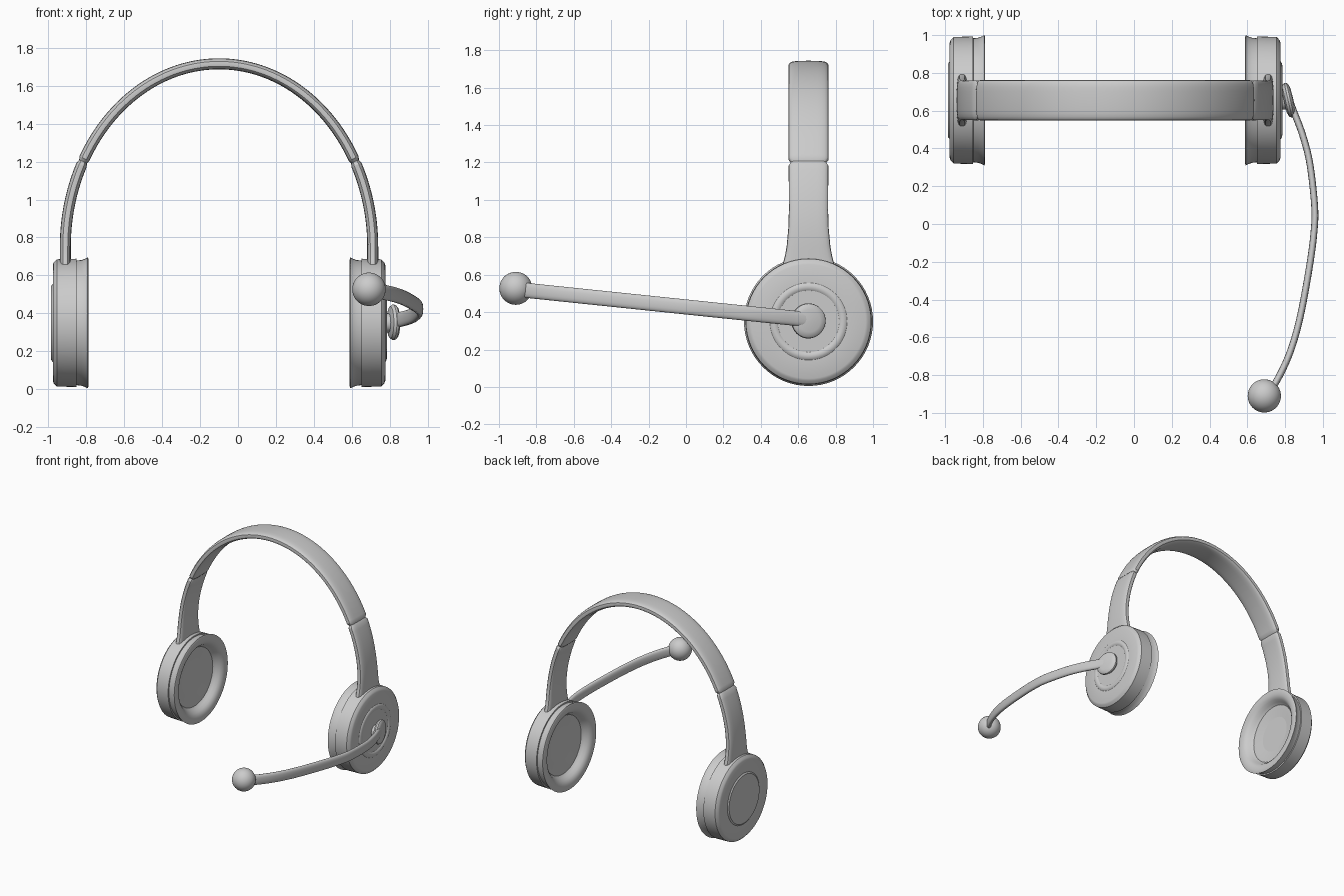
import bpy, bmesh, math
from mathutils import Vector

if "Cube" in bpy.data.objects:
    bpy.data.objects.remove(bpy.data.objects["Cube"])

CX, CY, CZ = -0.10, 0.655, 0.35      # symmetry plane and ear cup axis


def make_object(name, rings, cyclic=False):
    """Skin a list of closed vertex rings, capping both ends."""
    bm = bmesh.new()
    loops = [[bm.verts.new(p) for p in ring] for ring in rings]
    n = len(loops[0])
    for a, b in zip(loops, loops[1:]):
        for i in range(n):
            j = (i + 1) % n
            bm.faces.new((a[i], a[j], b[j], b[i]))
    bm.faces.new(loops[0])
    bm.faces.new(loops[-1])
    bmesh.ops.recalc_face_normals(bm, faces=bm.faces)
    me = bpy.data.meshes.new(name)
    bm.to_mesh(me)
    bm.free()
    ob = bpy.data.objects.new(name, me)
    bpy.context.collection.objects.link(ob)
    smooth(ob)
    return ob


def smooth(ob):
    bpy.ops.object.select_all(action='DESELECT')
    ob.select_set(True)
    bpy.context.view_layer.objects.active = ob
    bpy.ops.object.shade_smooth_by_angle(angle=math.radians(32))


def lathe(name, profile, center, segs=64, side=1):
    """Revolve (offset, radius) points around an x-parallel axis."""
    rings = []
    for d, r in profile:
        rings.append([(center[0] + side * d,
                       center[1] + r * math.cos(2 * math.pi * i / segs),
                       center[2] + r * math.sin(2 * math.pi * i / segs))
                      for i in range(segs)])
    return make_object(name, rings)


def oval(center, u, v, half_u, half_v, power, n=24):
    """Rounded-rectangle section (superellipse)."""
    pts = []
    for i in range(n):
        a = 2 * math.pi * i / n
        c, s = math.cos(a), math.sin(a)
        pu = math.copysign(abs(c) ** power, c) * half_u
        pv = math.copysign(abs(s) ** power, s) * half_v
        pts.append(center + u * pu + v * pv)
    return pts


def lerp_table(table, t):
    for (t0, a), (t1, b) in zip(table, table[1:]):
        if t <= t1:
            return a + (b - a) * max(0, (t - t0) / (t1 - t0))
    return table[-1][1]


# Ear cups: shell and cushion, one per side
shell = [(0.877, 0.005), (0.877, 0.165), (0.882, 0.172), (0.885, 0.185),
         (0.882, 0.198), (0.876, 0.206), (0.876, 0.305), (0.871, 0.318),
         (0.855, 0.335), (0.752, 0.338), (0.750, 0.320), (0.75, 0.2), (0.80, 0.005)]
shell_plain = [(0.884, 0.005), (0.884, 0.195)] + shell[5:]
cushion = [(0.765, 0.31), (0.752, 0.328), (0.725, 0.331), (0.705, 0.338),
           (0.692, 0.345), (0.689, 0.338), (0.688, 0.318), (0.690, 0.298),
           (0.697, 0.280), (0.710, 0.264), (0.730, 0.250), (0.755, 0.230),
           (0.778, 0.195), (0.793, 0.145), (0.801, 0.080), (0.803, 0.005)]
for label, side in (("right", 1), ("left", -1)):
    lathe(label + "_cup_shell", shell if side > 0 else shell_plain, (CX, CY, CZ), side=side)
    lathe(label + "_ear_cushion", cushion, (CX, CY, CZ), side=side)


# Headband and side arms follow one half ellipse
A, B, ZC = 0.81, 0.965, 0.75
JOINT = math.asin((1.20 - ZC) / B)


def arch_ring(a, half_w, half_t):
    if a < 0:                                   # straight drop into the cup
        p, tan = Vector((CX + A, CY, ZC + a)), Vector((0, 0, 1))
    else:
        p = Vector((CX + A * math.cos(a), CY, ZC + B * math.sin(a)))
        tan = Vector((-A * math.sin(a), 0, B * math.cos(a))).normalized()
    out = tan.cross(Vector((0, 1, 0)))
    return oval(p, Vector((0, 1, 0)), out, half_w, half_t, 0.6)


steps = 56
angles = [JOINT + (math.pi - 2 * JOINT) * i / steps for i in range(steps + 1)]
rings = [arch_ring(angles[0], 0.094, 0.022)]
for a in [JOINT + 0.018] + angles[1:-1] + [math.pi - JOINT - 0.018]:
    rings.append(arch_ring(a, 0.107, 0.029))
rings.append(arch_ring(angles[-1], 0.094, 0.022))
make_object("headband", rings)

arm_width = [(-0.13, 0.142), (-0.09, 0.137), (-0.05, 0.126), (0.0, 0.117),
             (0.10, 0.108), (0.2, 0.105), (JOINT - 0.02, 0.106), (JOINT, 0.094)]
arm_angles = [-0.13, -0.11, -0.09, -0.07, -0.05, -0.025] + \
             [(JOINT - 0.02) * i / 14 for i in range(15)] + [JOINT]
arm_rings = [arch_ring(a, lerp_table(arm_width, a), 0.022 if a == JOINT else 0.029)
             for a in arm_angles]
make_object("right_arm", arm_rings)
make_object("left_arm", [[Vector((2 * CX - p.x, p.y, p.z)) for p in r] for r in arm_rings])

# Microphone pivot: lens-like button, turned with the boom
pivot = lathe("mic_pivot", [(-0.026, 0.005), (-0.026, 0.06), (-0.018, 0.084), (-0.004, 0.094),
                            (0.008, 0.092), (0.017, 0.082), (0.022, 0.06), (0.024, 0.005)],
              (0, 0, 0), 40)
pivot.location = (0.82, 0.655, 0.353)
pivot.rotation_euler = (0, 0, math.radians(13))
lathe("pivot_stem", [(0, 0.05), (0.06, 0.05)], (0.76, CY, CZ), 32)

# Microphone boom: flat strip swept along a bowed path
ctrl = [Vector(p) for p in ((0.825, 0.65), (0.848, 0.59), (0.893, 0.47), (0.931, 0.32),
                            (0.956, 0.10), (0.954, -0.03), (0.930, -0.22), (0.878, -0.50),
                            (0.822, -0.69), (0.750, -0.84), (0.70, -0.90))]
path = []
for i in range(len(ctrl) - 1):
    p0, p1, p2 = ctrl[max(i - 1, 0)], ctrl[i], ctrl[i + 1]
    p3 = ctrl[min(i + 2, len(ctrl) - 1)]
    for k in range(5):
        t = k / 5
        path.append(0.5 * (2 * p1 + (p2 - p0) * t + (2 * p0 - 5 * p1 + 4 * p2 - p3) * t * t
                           + (3 * p1 - p0 - 3 * p2 + p3) * t ** 3))
path.append(ctrl[-1])
path = [Vector((p.x, p.y, 0.365 + (0.6 - p.y) * 0.104)) for p in path]
rings = []
for i, p in enumerate(path):
    tan = (path[min(i + 1, len(path) - 1)] - path[max(i - 1, 0)]).normalized()
    side = tan.cross(Vector((0, 0, 1))).normalized()
    up = side.cross(tan)
    rings.append(oval(p, up, side, 0.040, 0.018, 0.8, 20))
make_object("mic_boom", rings)

# Microphone foam ball
bpy.ops.mesh.primitive_uv_sphere_add(segments=40, ring_count=24, radius=0.088,
                                     location=(0.69, -0.91, 0.527))
ball = bpy.context.object
ball.name = "mic_foam_ball"
smooth(ball)
